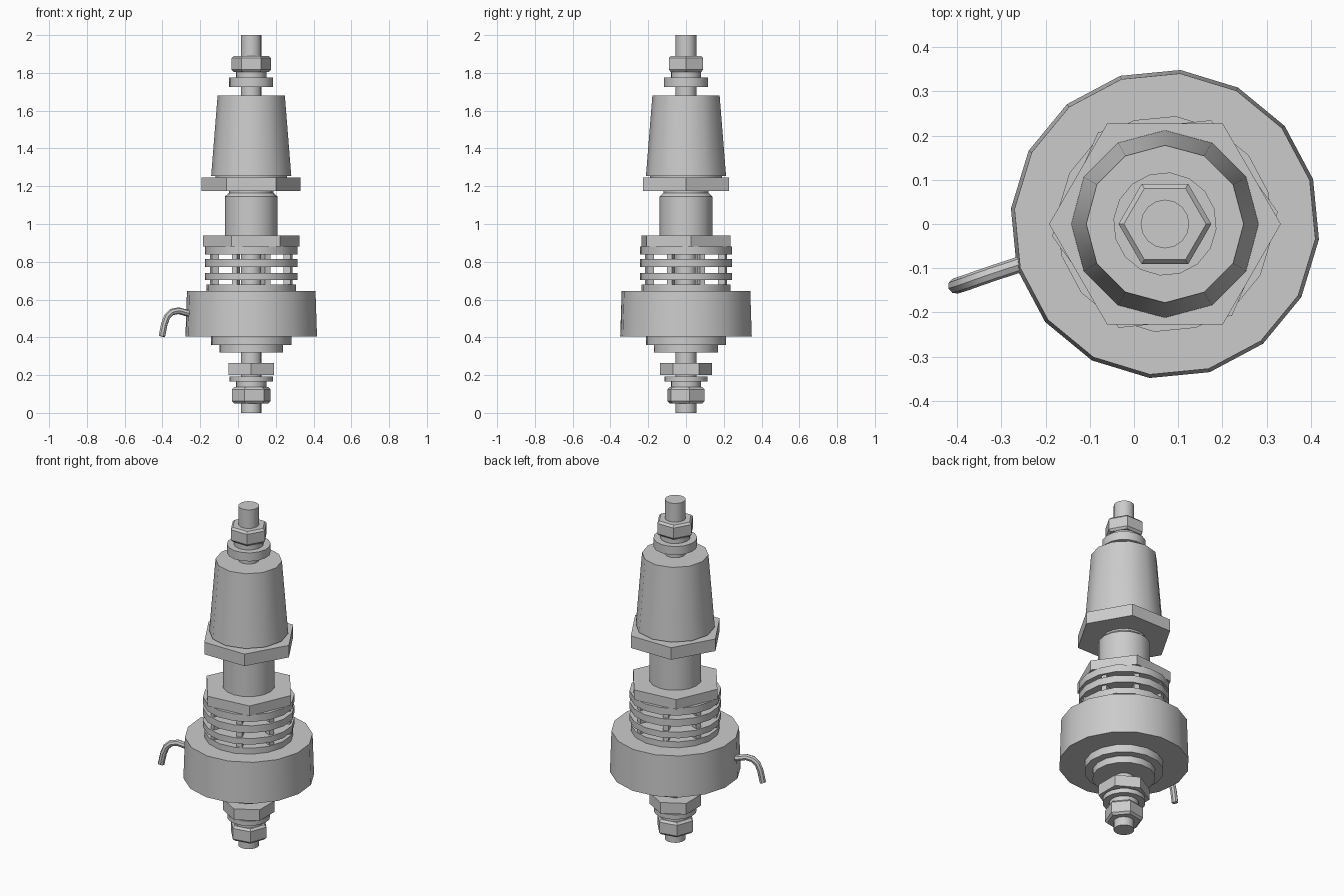
import bpy, bmesh
from math import pi, cos, sin, radians

if "Cube" in bpy.data.objects:
    bpy.data.objects.remove(bpy.data.objects["Cube"])

CX = 0.07  # the main axis sits right of centre because of the wire hook


def finish(name, bm, location=(CX, 0, 0)):
    bmesh.ops.recalc_face_normals(bm, faces=bm.faces)
    mesh = bpy.data.meshes.new(name)
    bm.to_mesh(mesh)
    bm.free()
    ob = bpy.data.objects.new(name, mesh)
    ob.location = location
    bpy.context.collection.objects.link(ob)
    bpy.ops.object.select_all(action='DESELECT')
    ob.select_set(True)
    bpy.context.view_layer.objects.active = ob
    bpy.ops.object.shade_smooth_by_angle(angle=radians(35))
    return ob


def lathe(name, profile, sides=16, turn=0.0, ring=False):
    """Spin (radius, z) points; solid with end caps, or a closed ring section."""
    bm = bmesh.new()
    loops = []
    for r, z in profile:
        loops.append([bm.verts.new((r * cos(radians(turn) + 2 * pi * i / sides),
                                    r * sin(radians(turn) + 2 * pi * i / sides), z))
                      for i in range(sides)])
    pairs = list(zip(loops, loops[1:]))
    if ring:
        pairs.append((loops[-1], loops[0]))
    else:
        bm.faces.new(loops[0])
        bm.faces.new(loops[-1])
    for a, b in pairs:
        for i in range(sides):
            j = (i + 1) % sides
            bm.faces.new((a[i], a[j], b[j], b[i]))
    return finish(name, bm)


def nut(name, r, z0, z1, turn=0.0, chamfer=0.0):
    prof = [(r, z0), (r, z1)]
    if chamfer:
        prof = [(r - chamfer, z0), (r, z0 + chamfer), (r, z1 - chamfer), (r - chamfer, z1)]
    return lathe(name, prof, 6, turn)


def washer(name, r_in, r_out, z0, z1, sides=16, turn=-5.7):
    return lathe(name, [(r_in, z0), (r_out, z0), (r_out, z1), (r_in, z1)],
                 sides, turn, ring=True)


# Central stud
lathe("stud", [(0.055, 0), (0.055, 2)])

# Lower terminal hardware
nut("bottom_nut", 0.104, 0.05, 0.137, 10, 0.012)
washer("bottom_spring_washer", 0.05, 0.08, 0.137, 0.165)
washer("bottom_washer", 0.05, 0.115, 0.165, 0.192)
nut("lower_lock_nut", 0.138, 0.2, 0.265, 30)
washer("lower_small_disc", 0.05, 0.17, 0.32, 0.36)
washer("lower_large_disc", 0.05, 0.213, 0.36, 0.405)

# Big collar
lathe("collar", [(0.35, 0.405), (0.342, 0.645)], 16, -5.7)

# Slotted stack: hollow rings held apart by small bridges
rings = [(0.645, 0.68, 0.238), (0.704, 0.74, 0.245),
         (0.773, 0.815, 0.245), (0.838, 0.88, 0.245)]
for n, (z0, z1, r) in enumerate(rings):
    washer(f"stack_ring_{n + 1}", 0.17, r, z0, z1)
bm = bmesh.new()
for (_, lo, _), (hi, _, _) in zip(rings, rings[1:]):
    for k in range(8):
        a = radians(22.5 + 45 * k)
        cube = bmesh.ops.create_cube(bm, size=1)["verts"]
        bmesh.ops.scale(bm, verts=cube, vec=(0.04, 0.03, hi - lo + 0.006))
        bmesh.ops.translate(bm, verts=cube, vec=(0.21, 0, (hi + lo) / 2))
        for v in cube:
            x, y = v.co.x, v.co.y
            v.co.x, v.co.y = x * cos(a) - y * sin(a), x * sin(a) + y * cos(a)
finish("stack_bridges", bm)

# Clamp nut, barrel with undercut neck, flange nut
nut("clamp_nut", 0.257, 0.88, 0.938, 6)
lathe("barrel", [(0.14, 0.93), (0.14, 1.145), (0.118, 1.165), (0.118, 1.18)], 16)
nut("flange_nut", 0.262, 1.175, 1.246)

# Tapered insulator
lathe("insulator_seat", [(0.19, 1.24), (0.19, 1.258)], 12)
lathe("insulator", [(0.212, 1.255), (0.178, 1.68)], 12)

# Upper terminal hardware
washer("top_washer", 0.05, 0.117, 1.725, 1.775)
washer("top_spring_washer", 0.05, 0.08, 1.775, 1.808)
nut("top_nut", 0.105, 1.805, 1.89, 0, 0.012)

# Wire hook from the collar side, bending down
curve = bpy.data.curves.new("wire_path", 'CURVE')
curve.dimensions = '3D'
curve.bevel_depth = 0.018
curve.bevel_resolution = 2
curve.use_fill_caps = True
path = [(-0.23, -0.082, 0.525), (-0.275, -0.097, 0.53), (-0.315, -0.11, 0.541),
        (-0.35, -0.122, 0.534), (-0.375, -0.131, 0.51), (-0.39, -0.136, 0.47),
        (-0.403, -0.14, 0.405)]
spline = curve.splines.new('POLY')
spline.points.add(len(path) - 1)
for p, co in zip(spline.points, path):
    p.co = (*co, 1)
temp = bpy.data.objects.new("wire_path", curve)
bpy.context.collection.objects.link(temp)
bm = bmesh.new()
bpy.context.view_layer.update()
bm.from_mesh(temp.to_mesh())
temp.to_mesh_clear()
bpy.data.objects.remove(temp)
bmesh.ops.remove_doubles(bm, verts=bm.verts, dist=0.0005)
finish("wire_hook", bm, (0, 0, 0))
